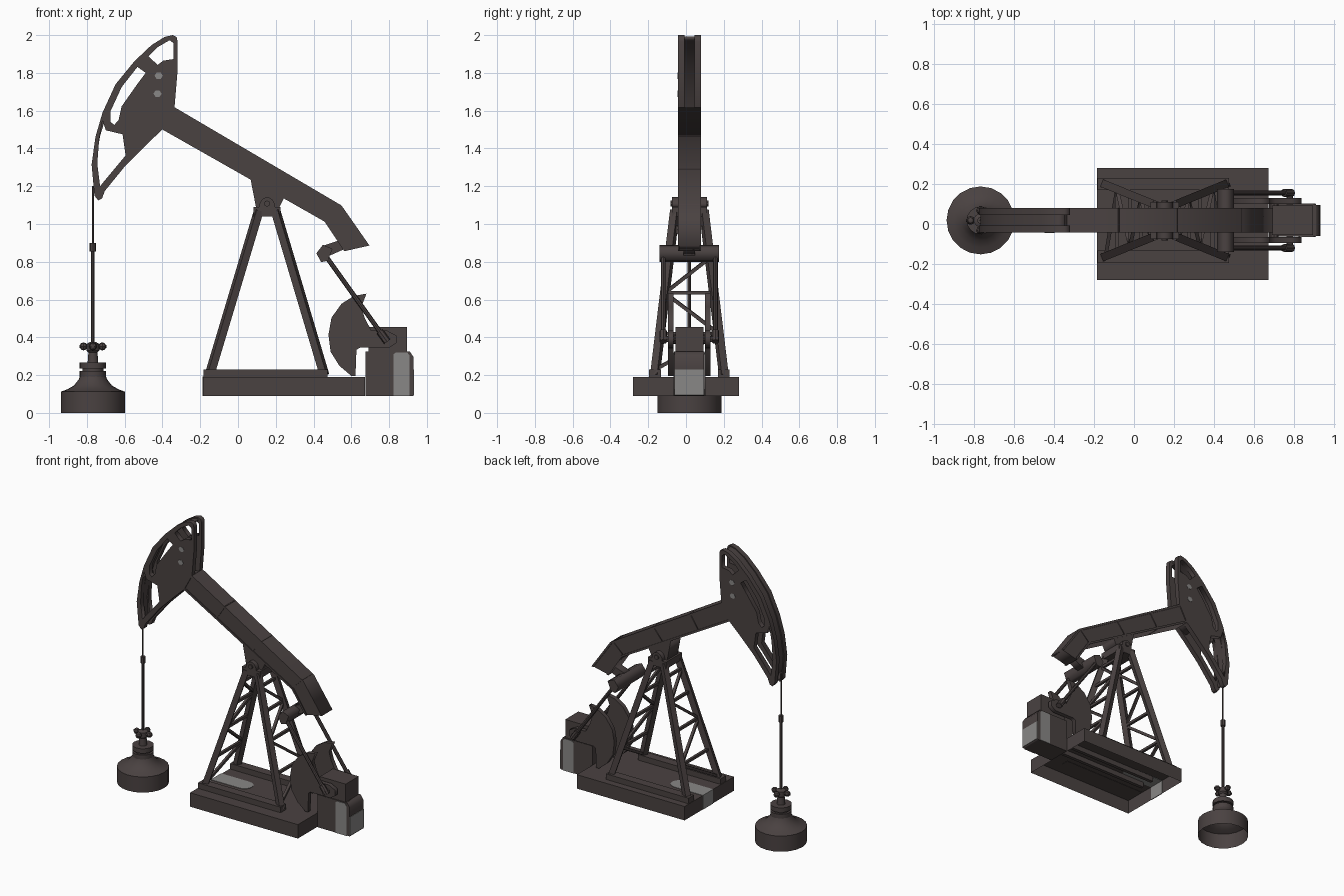
import bpy, bmesh, math
from mathutils import Vector

if "Cube" in bpy.data.objects:
    bpy.data.objects.remove(bpy.data.objects["Cube"])

YC = 0.018  # centre line of the machinery


def material(name, rgb):
    m = bpy.data.materials.new(name)
    m.diffuse_color = (*rgb, 1)
    m.use_nodes = True
    m.node_tree.nodes["Principled BSDF"].inputs["Base Color"].default_value = m.diffuse_color
    return m


DARK = material("dark_brown_steel", (0.068, 0.054, 0.053))
GREY = material("worn_grey", (0.25, 0.245, 0.24))


def finish(ob, mat):
    bpy.context.collection.objects.link(ob)
    ob.data.materials.append(mat)
    return ob


def from_bmesh(name, bm, mat):
    bmesh.ops.recalc_face_normals(bm, faces=bm.faces)
    me = bpy.data.meshes.new(name)
    bm.to_mesh(me)
    bm.free()
    return finish(bpy.data.objects.new(name, me), mat)


def select(ob):
    bpy.ops.object.select_all(action='DESELECT')
    ob.select_set(True)
    bpy.context.view_layer.objects.active = ob


def box(name, x0, x1, y0, y1, z0, z1, mat=DARK, open_bottom=False):
    bm = bmesh.new()
    bmesh.ops.create_cube(bm, size=1)
    for v in bm.verts:
        v.co = Vector(((x0 + x1) / 2 + v.co.x * (x1 - x0), (y0 + y1) / 2 + v.co.y * (y1 - y0),
                       (z0 + z1) / 2 + v.co.z * (z1 - z0)))
    ob = None
    if open_bottom:
        bmesh.ops.delete(bm, geom=[f for f in bm.faces if f.calc_center_median().z < z0 + 1e-4], context='FACES')
    return from_bmesh(name, bm, mat)


def prism(name, loops, y0, y1, mat=DARK):
    """Side profile in x/z (first loop outline, others holes) extruded from y0 to y1."""
    cu = bpy.data.curves.new(name, 'CURVE')
    cu.dimensions, cu.fill_mode, cu.extrude = '2D', 'BOTH', (y1 - y0) / 2
    for pts in loops:
        sp = cu.splines.new('POLY')
        sp.points.add(len(pts) - 1)
        for p, (x, z) in zip(sp.points, pts):
            p.co = (x, z, 0, 1)
        sp.use_cyclic_u = True
    ob = finish(bpy.data.objects.new(name, cu), mat)
    ob.rotation_euler.x = math.pi / 2
    ob.location.y = (y0 + y1) / 2
    select(ob)
    bpy.ops.object.convert(target='MESH')
    return ob


def bar(name, a, b, w, sides=4, mat=DARK):
    a, b = Vector(a), Vector(b)
    bm = bmesh.new()
    bmesh.ops.create_cone(bm, cap_ends=True, segments=sides, radius1=w, radius2=w, depth=(b - a).length)
    if sides == 4:
        bmesh.ops.rotate(bm, verts=bm.verts, matrix=Vector((1, 1, 0)).to_track_quat('X', 'Z').to_matrix())
    bm.transform((b - a).to_track_quat('Z', 'Y').to_matrix().to_4x4())
    bmesh.ops.translate(bm, verts=bm.verts, vec=(a + b) / 2)
    return from_bmesh(name, bm, mat)


def lathe(name, prof, x, y, sides=20, mat=DARK):
    bm = bmesh.new()
    vs = [bm.verts.new((r, 0, z)) for r, z in prof]
    es = [bm.edges.new(p) for p in zip(vs, vs[1:])]
    bmesh.ops.spin(bm, geom=vs + es, axis=(0, 0, 1), cent=(0, 0, 0), steps=sides, angle=math.tau)
    bmesh.ops.remove_doubles(bm, verts=bm.verts, dist=1e-4)
    bmesh.ops.translate(bm, verts=bm.verts, vec=(x, y, 0))
    ob = from_bmesh(name, bm, mat)
    select(ob)
    bpy.ops.object.shade_smooth_by_angle(angle=math.radians(35))
    return ob


def pair(name, loops, o0, o1, mat=DARK):
    """Same profile on both sides of the centre line, at offsets o0..o1."""
    prism(name + "_front", loops, YC - o1, YC - o0, mat)
    prism(name + "_back", loops, YC + o0, YC + o1, mat)


# base: hollow tray, rails for the legs, inner runners, worn patch
box("base_tray", -0.185, 0.672, -0.28, 0.28, 0.09, 0.19, open_bottom=True)
for s in (-1, 1):
    y = YC + s * 0.182
    box("leg_rail", -0.182, 0.475, y - 0.031, y + 0.031, 0.188, 0.23)
    box("under_runner", -0.1, 0.6, YC + s * 0.05 - 0.012, YC + s * 0.05 + 0.012, 0.15, 0.186)
box("base_top_patch", -0.187, 0.04, YC - 0.058, YC + 0.058, 0.187, 0.193, GREY)
lathe("base_patch_end", [(0, 0.187), (0.058, 0.187), (0.058, 0.1928), (0, 0.1928)], 0.04, YC, 16, GREY)
box("base_end_patch", -0.188, -0.182, YC - 0.058, YC + 0.058, 0.09, 0.193, GREY)

# tower: four leaning legs with ladder bracing on both ends
def leg_point(side, s, z):
    t = (z - 0.22) / (1.06 - 0.22)
    xb, xt = (-0.145, 0.107) if side < 0 else (0.452, 0.202)
    return (xb + (xt - xb) * t, YC + s * (0.18 + (0.078 - 0.18) * t), z)


levels = [0.23, 0.42, 0.635, 0.82, 0.98]
for side in (-1, 1):
    for s in (-1, 1):
        bar("tower_leg", leg_point(side, s, 0.2), leg_point(side, s, 1.07), 0.028)
    for i, z in enumerate(levels[1:]):
        bar("cross_brace", leg_point(side, -1, z), leg_point(side, 1, z), 0.013)
        d = 1 if i % 2 else -1
        bar("diagonal_brace", leg_point(side, d, levels[i]), leg_point(side, -d, z), 0.013)
box("tower_cap", 0.082, 0.226, YC - 0.092, YC + 0.092, 1.04, 1.09)
arch = [(0.154 + 0.042 * math.cos(a * math.pi / 8), 1.09 + 0.052 * math.sin(a * math.pi / 8)) for a in range(9)]
pair("bearing_block", [arch], 0.05, 0.092)
bar("pivot_pin", (0.154, YC - 0.1, 1.108), (0.154, YC + 0.1, 1.108), 0.016, 10)

# walking beam: web, flanges, stiffeners and saddle
top = [(-0.336, 1.618), (0.548, 1.098), (0.696, 0.886)]
low = [(-0.40, 1.50), (0.458, 1.013), (0.563, 0.856)]
prism("beam_web", [top + low[::-1]], YC - 0.054, YC + 0.054)
def inset(a, b, w=0.014):
    out = []
    for p, q in zip(a, b):
        d = (Vector(q) - Vector(p)).normalized() * w
        out.append((p[0] + d.x, p[1] + d.y))
    return out


prism("beam_top_flange", [top + inset(top, low)[::-1]], YC - 0.061, YC + 0.061)
prism("beam_bottom_flange", [low + inset(low, top)[::-1]], YC - 0.061, YC + 0.061)
for t in (0.29, 0.62, 0.985):
    p, q = (Vector(a[0]).lerp(Vector(a[1]), t) for a in (top, low))
    k = Vector((0.006, -0.0035))
    prism("beam_stiffener", [[p - k, p + k, q + k, q - k]], YC - 0.06, YC + 0.06)
pair("saddle_bracket", [[(0.065, 1.245), (0.095, 1.09), (0.125, 1.09), (0.135, 1.125), (0.154, 1.14),
                         (0.175, 1.125), (0.185, 1.09), (0.22, 1.09), (0.245, 1.14)]], 0.0, 0.06)

# horse head: two side plates with three openings, joined along the curved front
arc = [(-0.76, 1.15), (-0.775, 1.316), (-0.754, 1.464), (-0.717, 1.59), (-0.648, 1.74),
       (-0.548, 1.862), (-0.458, 1.947), (-0.389, 1.99), (-0.347, 2.0)]
outline = arc + [(-0.325, 1.99), (-0.32, 1.965), (-0.32, 1.81), (-0.336, 1.618), (-0.40, 1.50),
                 (-0.475, 1.43), (-0.595, 1.31), (-0.705, 1.175), (-0.72, 1.135), (-0.74, 1.125)]
hole_low = [(-0.717, 1.548), (-0.70, 1.496), (-0.611, 1.475), (-0.595, 1.363), (-0.71, 1.225),
            (-0.73, 1.2), (-0.745, 1.32), (-0.735, 1.45)]
hole_mid = [(-0.675, 1.597), (-0.616, 1.725), (-0.532, 1.832), (-0.489, 1.80), (-0.537, 1.735),
            (-0.616, 1.623), (-0.632, 1.55), (-0.655, 1.525), (-0.675, 1.54)]
hole_top = [(-0.474, 1.889), (-0.426, 1.842), (-0.395, 1.865), (-0.341, 1.873), (-0.341, 1.957),
            (-0.362, 1.973), (-0.426, 1.936)]
pair("head_plate", [outline, hole_low, hole_mid, hole_top], 0.026, 0.061)
mid = Vector((-0.40, 1.50))
strip = [[Vector(p) + (mid - Vector(p)).normalized() * w for p in arc] for w in (0.008, 0.024)]
prism("head_arc_strip", [strip[0] + strip[1][::-1]], YC - 0.027, YC + 0.027)
prism("head_root_block", [[(-0.336, 1.618), (-0.40, 1.50), (-0.46, 1.46), (-0.46, 1.6)]], YC - 0.027, YC + 0.027)
for x, z in ((-0.42, 1.785), (-0.426, 1.69)):
    spot = [(x + 0.022 * math.cos(a * math.pi / 3), z + 0.019 * math.sin(a * math.pi / 3)) for a in range(6)]
    pair("head_spot", [spot], 0.059, 0.0625, GREY)

# drive: equaliser bar, pitman rods, crank with fan counterweights
prism("equaliser_bar", [[(0.415, 0.845), (0.45, 0.89), (0.50, 0.868), (0.475, 0.805), (0.44, 0.798)]],
      YC - 0.157, YC + 0.157)
prism("equaliser_hanger", [[(0.45, 0.885), (0.54, 0.915), (0.57, 0.87), (0.48, 0.83)]], YC - 0.03, YC + 0.03)
fan = [(0.68, 0.631), (0.616, 0.62), (0.548, 0.578), (0.495, 0.504), (0.479, 0.414), (0.49, 0.324),
       (0.537, 0.249), (0.60, 0.196), (0.622, 0.196), (0.627, 0.334), (0.645, 0.345), (0.80, 0.345),
       (0.838, 0.37), (0.838, 0.41), (0.79, 0.435), (0.706, 0.435), (0.67, 0.504), (0.653, 0.562)]
pair("counterweight_crank", [fan], 0.083, 0.113)
for s in (-1, 1):
    y = YC + s * 0.138
    bar("pitman_rod", (0.465, y, 0.83), (0.78, y, 0.39), 0.0125, 8)
    bar("pitman_socket", (0.75, y, 0.432), (0.79, y, 0.377), 0.02, 8)
    bar("crank_pin", (0.78, YC + s * 0.08, 0.39), (0.78, YC + s * 0.155, 0.39), 0.016, 8)
bar("crank_shaft", (0.70, YC - 0.1, 0.39), (0.70, YC + 0.1, 0.39), 0.025, 10)

# motor and gearbox with worn panels
box("gearbox_lower", 0.675, 0.91, YC - 0.081, YC + 0.081, 0.09, 0.325)
prism("gearbox_end", [[(0.90, 0.325), (0.91, 0.325), (0.93, 0.295), (0.93, 0.09), (0.90, 0.09)]],
      YC - 0.078, YC + 0.078)
box("gearbox_upper", 0.69, 0.895, YC - 0.074, YC + 0.074, 0.32, 0.455)
pair("motor_side_panel", [[(0.823, 0.09), (0.823, 0.31), (0.835, 0.32), (0.895, 0.32), (0.908, 0.305),
                           (0.908, 0.09)]], 0.079, 0.084, GREY)
box("motor_end_panel", 0.928, 0.933, YC - 0.078, YC + 0.078, 0.095, 0.23, GREY)

# wellhead: open-bottomed dome, collars, valve handles and polished rod
WX = -0.768
lathe("wellhead_dome", [(0.17, 0), (0.17, 0.112), (0.135, 0.125), (0.1, 0.145), (0.075, 0.178), (0.068, 0.195), (0, 0.195)],
      WX, YC)
lathe("wellhead_collar", [(0, 0.19), (0.07, 0.19), (0.07, 0.222), (0.055, 0.222), (0.055, 0.235), (0.07, 0.235),
                          (0.07, 0.268), (0.028, 0.268), (0.024, 0.32), (0.034, 0.33), (0.034, 0.365),
                          (0.016, 0.375), (0, 0.375)], WX, YC, 16)
for k in range(4):
    d = Vector((math.cos(k * math.pi / 2), math.sin(k * math.pi / 2), 0))
    c = Vector((WX, YC, 0.352))
    bar("valve_arm", c, c + d * 0.072, 0.008, 6)
    lathe("valve_knob", [(0, 0.33), (0.014, 0.336), (0.022, 0.352), (0.014, 0.368), (0, 0.374)],
          WX + d.x * 0.05, YC + d.y * 0.05, 8)
bar("polished_rod", (WX, YC, 0.36), (WX, YC, 0.88), 0.009, 8)
bar("rod_clamp", (WX, YC, 0.855), (WX, YC, 0.9), 0.017, 8)
bar("bridle_cable", (WX, YC, 0.88), (WX, YC, 1.2), 0.005, 6)
